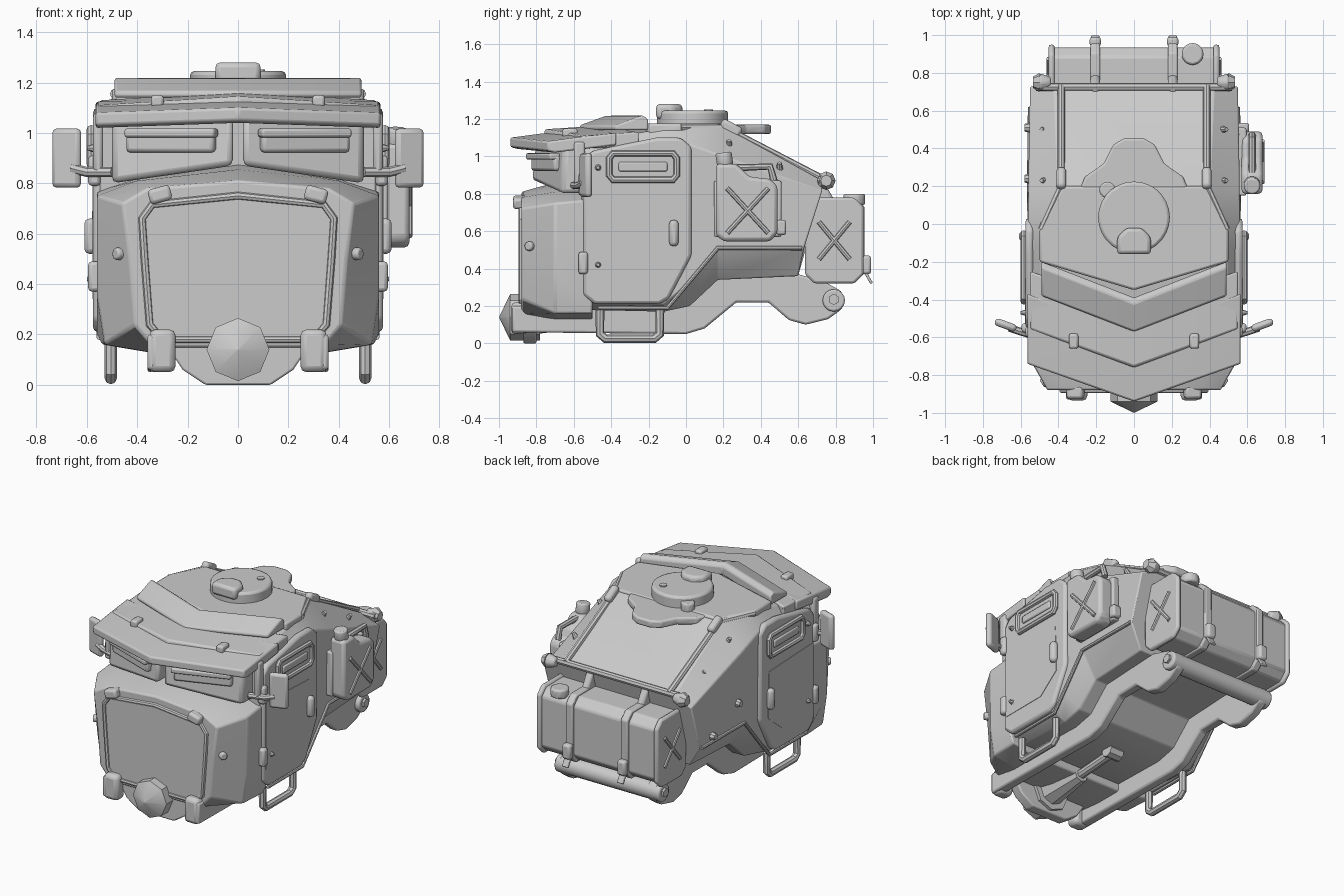
import bpy, bmesh
from math import radians
from mathutils import Vector, Matrix

if "Cube" in bpy.data.objects:
    bpy.data.objects.remove(bpy.data.objects["Cube"])


def finish(name, bm, bevel=0.0, mirror=False):
    bmesh.ops.recalc_face_normals(bm, faces=bm.faces)
    me = bpy.data.meshes.new(name)
    bm.to_mesh(me)
    bm.free()
    ob = bpy.data.objects.new(name, me)
    bpy.context.collection.objects.link(ob)
    if bevel:
        m = ob.modifiers.new("bevel", 'BEVEL')
        m.width, m.segments, m.limit_method = bevel, 2, 'ANGLE'
        m.angle_limit = radians(25)
    if mirror:
        ob.modifiers.new("mirror", 'MIRROR').use_mirror_merge = False
    return ob


def loft(name, rings, bevel=0.0, mirror=False):
    bm = bmesh.new()
    vs = [[bm.verts.new(p) for p in r] for r in rings]
    n = len(rings[0])
    for a, b in zip(vs, vs[1:]):
        for i in range(n):
            j = (i + 1) % n
            bm.faces.new((a[i], a[j], b[j], b[i]))
    bm.faces.new(vs[0])
    bm.faces.new(vs[-1])
    return finish(name, bm, bevel, mirror)


def prism(name, axis, pts, a, b, bevel=0.0, mirror=False):
    put = {'x': lambda p, t: (t, p[0], p[1]), 'y': lambda p, t: (p[0], t, p[1]),
           'z': lambda p, t: (p[0], p[1], t)}[axis]
    return loft(name, [[put(p, t) for p in pts] for t in (a, b)], bevel, mirror)


def box(name, c, s, bevel=0.01, mirror=False, rz=0, rx=0, ry=0):
    bm = bmesh.new()
    M = (Matrix.Translation(c) @ Matrix.Rotation(radians(rz), 4, 'Z') @ Matrix.Rotation(radians(ry), 4, 'Y')
         @ Matrix.Rotation(radians(rx), 4, 'X') @ Matrix.Diagonal((*s, 1)))
    bmesh.ops.create_cube(bm, size=1, matrix=M)
    return finish(name, bm, bevel, mirror)


def cyl(name, p, q, r1, r2=None, sides=16, bevel=0.0, mirror=False):
    p, q = Vector(p), Vector(q)
    bm = bmesh.new()
    M = Matrix.Translation((p + q) / 2) @ (q - p).to_track_quat('Z', 'Y').to_matrix().to_4x4()
    bmesh.ops.create_cone(bm, cap_ends=True, segments=sides, radius1=r1,
                          radius2=r1 if r2 is None else r2, depth=(q - p).length, matrix=M)
    return finish(name, bm, bevel, mirror)


def tube(name, pts, r, cyclic=False, mirror=False):
    cu = bpy.data.curves.new(name, 'CURVE')
    cu.dimensions, cu.bevel_depth, cu.bevel_resolution, cu.use_fill_caps = '3D', r, 2, True
    sp = cu.splines.new('POLY')
    sp.points.add(len(pts) - 1)
    for k, p in zip(sp.points, pts):
        k.co = (*p, 1)
    sp.use_cyclic_u = cyclic
    tmp = bpy.data.objects.new(name, cu)
    bm = bmesh.new()
    bpy.context.collection.objects.link(tmp)
    bm.from_mesh(tmp.to_mesh())
    bpy.data.objects.remove(tmp)
    return finish(name, bm, 0, mirror)


def sym(half):  # half section (bottom to top) closed by its mirror image
    return half + [(-x, y, z) for x, y, z in reversed(half) if x > 0]


# cabin shell: bottom, sill, belt, roof edge at each station
loft("cabin_shell", [sym(s) for s in (
    [(.45, -.56, .18), (.54, -.56, .23), (.55, -.56, 1.0), (.50, -.56, 1.07)],
    [(.45, -.12, .17), (.55, -.12, .21), (.56, -.12, 1.07), (.49, -.12, 1.15)],
    [(.45, .02, .2), (.55, -.01, .3), (.56, .03, 1.06), (.48, .03, 1.16)],
    [(.45, .17, .34), (.55, .17, .51), (.56, .2, 1.0), (.40, .2, 1.16)],
    [(.45, .6, .36), (.55, .63, .51), (.55, .73, .82), (.42, .73, .87)])], .008)

# nose with chamfered corners and ridged hood
loft("nose", [sym(s) for s in (
    [(.34, -.88, .15), (.41, -.88, .24), (.43, -.88, .5), (.46, -.88, .72), (.36, -.88, .78), (0, -.88, .81)],
    [(.36, -.7, .13), (.53, -.7, .16), (.56, -.7, .36), (.56, -.7, .75), (.4, -.7, .81), (0, -.72, .855)],
    [(.36, -.5, .13), (.54, -.5, .16), (.56, -.5, .2), (.56, -.5, .77), (.4, -.5, .82), (0, -.5, .88)])], .01)

# grille panel with raised frame
half = [(.30, .18), (.35, .24), (.37, .5), (.38, .66), (.34, .715), (0, .75)]
grille = half + [(-x, z) for x, z in reversed(half) if x > 0]
prism("grille_panel", 'y', grille, -.885, -.86)
tube("grille_frame", [(x, -.88, z) for x, z in grille], .016, True)
box("hood_latch", (.31, -.89, .755), (.09, .07, .06), .015, True, ry=15)
cyl("nose_bolt", (.45, -.82, .52), (.488, -.846, .52), .026, sides=8, bevel=.008, mirror=True)

# lower hull, winch nose and drive shaft
prism("lower_hull", 'y', [(-.3, .18), (-.22, .06), (-.13, 0), (.13, 0), (.22, .06), (.3, .18)], -.87, -.8, .008)
cyl("nose_hub", (0, -.78, .14), (0, -.94, .14), .125, sides=8)
cyl("nose_hub_tip", (0, -.94, .14), (0, -.998, .14), .125, .004, 8)
cyl("axle_joint", (0, -.8, .14), (0, -.5, .14), .09, .05, 8)
cyl("drive_shaft", (0, -.5, .14), (0, -.2, .16), .03, sides=10)
cyl("shaft_joint", (-.05, -.2, .16), (.05, -.2, .16), .045, sides=8)
box("tow_block", (.3, -.89, .135), (.105, .09, .17), .025, True)

# chassis rails and rear roller
prism("chassis_rail", 'x', [(-.93, .06), (0, .05), (.1, .08), (.27, .22), (.44, .22), (.55, .125), (.64, .1),
      (.76, .13), (.83, .18), (.85, .23), (.83, .28), (.74, .33), (.6, .37), (.2, .38), (.06, .26), (-.1, .2),
      (-.93, .2)], .295, .36, .012, True)
cyl("rear_roller", (-.39, .79, .23), (.39, .79, .23), .06, sides=16, bevel=.01)
cyl("roller_bolt", (.38, .79, .235), (.405, .79, .235), .03, sides=6, mirror=True)

# split windshield with visor slots
loft("windshield", [
    [(.02, -.83, .87), (.02, -.81, 1.06), (.02, -.5, 1.06), (.02, -.5, .87)],
    [(.5, -.67, .80), (.5, -.65, 1.06), (.5, -.5, 1.06), (.5, -.5, .80)]], .025, True)
box("vision_slot", (.265, -.745, .965), (.37, .05, .085), .015, True, rz=20)
box("vision_slot_lid", (.265, -.765, 1.0), (.38, .06, .035), .01, True, rz=20)


# swept roof visor and spoiler, sides turned down
def swept(name, prof, w, dy, dz):
    loft(name, [[(x, y + abs(x) / w * dy, z - abs(x) / w * dz) for y, z in prof] for x in (-w, 0, w)], .01)


swept("roof_visor", [(-.94, 1.05), (-.94, 1.1), (-.75, 1.125), (-.57, 1.145), (-.57, 1.08), (-.9, 1.04)], .565, .2, .02)
swept("roof_front_cover", [(-.77, 1.08), (-.755, 1.145), (-.45, 1.165), (-.45, 1.08)], .55, .2, .035)
swept("roof_spoiler", [(-.57, 1.14), (-.57, 1.165), (-.42, 1.22), (-.39, 1.2), (-.39, 1.14)], .49, .19, .0)
box("visor_bracket", (.555, -.57, .96), (.04, .06, .24), .015, True)
box("visor_clip", (.32, -.62, 1.125), (.05, .08, .05), .012, True)

# roof plate and hatch
prism("roof_plate", 'z', [(-.5, -.2), (0, -.35), (.5, -.2), (.5, -.03), (.38, .2), (-.38, .2), (-.5, -.03)],
      1.11, 1.175, .012)
prism("hatch_pedestal", 'z', [(-.3, .15), (.3, .15), (.26, .25), (.16, .32), (.11, .42), (.05, .455), (-.05, .455),
      (-.11, .42), (-.16, .32), (-.26, .25)], 1.12, 1.17, .012)
cyl("hatch", (0, .035, 1.15), (0, .035, 1.245), .19, sides=28, bevel=.015)
prism("hatch_periscope", 'z', [(-.09, -.16), (.09, -.16), (.09, -.07), (.04, -.02), (-.04, -.02), (-.09, -.07)],
      1.2, 1.28, .02)
cyl("hatch_hinge", (-.14, .18, 1.15), (-.14, .18, 1.22), .045, sides=10, bevel=.01)
cyl("hatch_knob", (.085, .12, 1.23), (.085, .12, 1.252), .024, sides=10)

# rear slope rails and fittings
tube("rear_slope_rail", [(.49, -.03, 1.155), (.385, .2, 1.155), (.385, .73, .88)], .02, mirror=True)
box("rail_mount", (.385, .24, 1.15), (.05, .12, .06), .018, True, rx=-28)
tube("rear_slope_bar", [(-.52, .725, .875), (.52, .725, .875)], .022)
cyl("rear_corner_knob", (.44, .75, .87), (.5, .75, .87), .03, .05, 8, .01, True)
cyl("rear_corner_cap", (.5, .75, .87), (.535, .75, .87), .05, .03, 8, mirror=True)
for y, z in ((.23, 1.07), (.5, .95)):
    cyl("slope_rivet", (.465, y, z - .02), (.49, y, z + .015), .02, .012, 8, mirror=True)
    cyl("side_stud", (-.54, y + .01, z - .4), (-.58, y + .01, z - .4), .03, .02, 8)

# doors with window, panel, handle and hinges
prism("door", 'x', [(-.55, .26), (-.49, .21), (-.14, .21), (-.09, .24), (.03, .47), (.03, 1.05), (-.03, 1.1),
      (-.16, 1.1), (-.5, 1.03), (-.55, .98)], .53, .575, .018, True)
prism("door_panel", 'x', [(-.53, .34), (-.2, .34), (-.05, .46), (-.06, .77), (-.53, .79)], .56, .578, 0, True)
win = [(-.41, .9), (-.39, .875), (-.07, .875), (-.05, .9), (-.05, .99), (-.07, 1.015), (-.39, 1.015), (-.41, .99)]
prism("door_window", 'x', win, .56, .582, 0, True)
tube("door_window_frame", [(.583, y, z) for y, z in win], .018, True, True)
box("door_window_slot", (.583, -.23, .945), (.02, .26, .05), .008, True)
box("door_handle", (.585, -.065, .59), (.05, .05, .14), .02, True)
for z in (.43, .85):
    box("door_hinge", (.57, -.55, z), (.05, .05, .12), .015, True)
for z in (.42, .94):
    cyl("door_bolt", (.56, -.47, z), (.6, -.47, z), .022, .008, 8, mirror=True)
tube("door_lower_trim", [(.55, -.47, .19), (.55, -.1, .19), (.555, .17, .51), (.55, .62, .51)], .012, mirror=True)

# side steps and mirrors
tube("side_step", [(.505, -.46, .18), (.505, -.46, .05), (.505, -.43, .025), (.505, -.17, .025), (.505, -.14, .05),
     (.505, -.14, .18)], .024, mirror=True)
tube("mirror_arm", [(.5, -.6, .845), (.6, -.57, .845), (.66, -.55, .86)], .02, mirror=True)
box("mirror", (.68, -.535, .9), (.12, .04, .235), .018, True, rz=20)

# jerrycan on the right side
prism("jerrycan", 'x', [(.16, .58), (.2, .545), (.45, .545), (.49, .59), (.49, .84), (.45, .88), (.34, .89),
      (.27, .96), (.16, .96)], .57, .68, .02)
cyl("jerrycan_cap", (.625, .21, .95), (.625, .2, 1.02), .045, sides=12, bevel=.01)
tube("jerrycan_handle", [(.625, .27, .94), (.625, .45, .945), (.625, .47, .87)], .02)
box("jerrycan_mount", (.57, .33, .72), (.05, .36, .3), .01)
box("jerrycan_clip", (.58, .51, .62), (.06, .05, .08), .012)


# storage tank at the rear
def octo(y0, y1, z0, z1, c=.05):
    return [(y0, z0 + c), (y0 + c, z0), (y1 - c, z0), (y1, z0 + c), (y1, z1 - c), (y1 - c, z1), (y0 + c, z1), (y0, z1 - c)]


prism("rear_tank", 'x', octo(.65, .935, .335, .765), -.44, .44, .012)
prism("tank_end_cap", 'x', octo(.635, .95, .32, .78), .42, .452, .014, True)
prism("tank_strap", 'x', octo(.64, .955, .325, .78), .18, .23, .008, True)
box("strap_top", (.205, .705, .8), (.05, .12, .15), .015, True, rx=30)
box("strap_buckle", (.205, .965, .42), (.06, .05, .1), .015, True)
box("strap_tab", (.205, .97, .36), (.045, .015, .09), .004, True, rx=30)
cyl("tank_cap", (.31, .9, .74), (.31, .9, .8), .06, sides=10, bevel=.012)
for s in (-1, 1):
    tube("jerrycan_cross", [(.678, .22, .71 - .12 * s), (.678, .44, .71 + .12 * s)], .014)
    tube("tank_cross", [(.45, .71, .55 - .1 * s), (.45, .875, .55 + .1 * s)], .014, mirror=True)

# smooth shading with sharp edges kept
bpy.ops.object.select_all(action='SELECT')
bpy.context.view_layer.objects.active = bpy.context.scene.objects[0]
bpy.ops.object.shade_smooth_by_angle(angle=radians(30))
